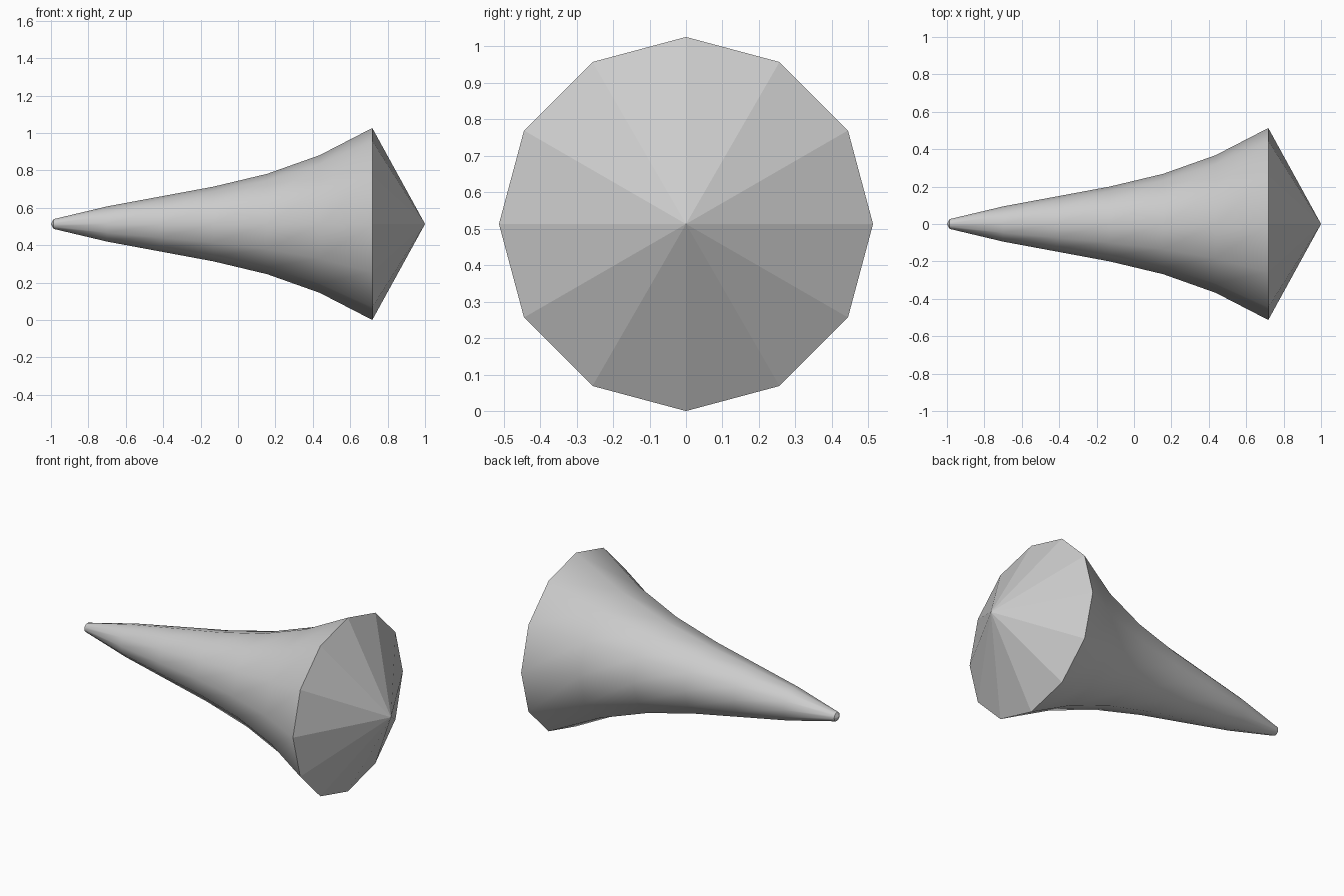
import bpy, bmesh, math

if "Cube" in bpy.data.objects:
    bpy.data.objects.remove(bpy.data.objects["Cube"])

SIDES = 12
CENTRE_Z = 0.513
# (x, radius) rings from narrow end to flared end
PROFILE = [(-0.986, 0.026), (-0.70, 0.094), (-0.415, 0.147), (-0.13, 0.20),
           (0.155, 0.268), (0.437, 0.368), (0.718, 0.513)]

bm = bmesh.new()


def ring(x, r):
    return [bm.verts.new((x, r * math.sin(2 * math.pi * i / SIDES),
                          CENTRE_Z + r * math.cos(2 * math.pi * i / SIDES)))
            for i in range(SIDES)]


rings = [ring(x, r) for x, r in PROFILE]

# Smooth flared body
for a, b in zip(rings, rings[1:]):
    for i in range(SIDES):
        j = (i + 1) % SIDES
        bm.faces.new((a[i], a[j], b[j], b[i])).smooth = True

# Flat-faceted pointed caps at both ends
for loop, x in ((rings[0], -1.0), (rings[-1], 1.0)):
    apex = bm.verts.new((x, 0, CENTRE_Z))
    for i in range(SIDES):
        bm.faces.new((loop[i], loop[(i + 1) % SIDES], apex))

# Keep the rims crisp
for e in bm.edges:
    if len({f.smooth for f in e.link_faces}) > 1:
        e.smooth = False

bmesh.ops.recalc_face_normals(bm, faces=bm.faces)
mesh = bpy.data.meshes.new("flared_horn")
bm.to_mesh(mesh)
bm.free()
bpy.context.collection.objects.link(bpy.data.objects.new("flared_horn", mesh))
